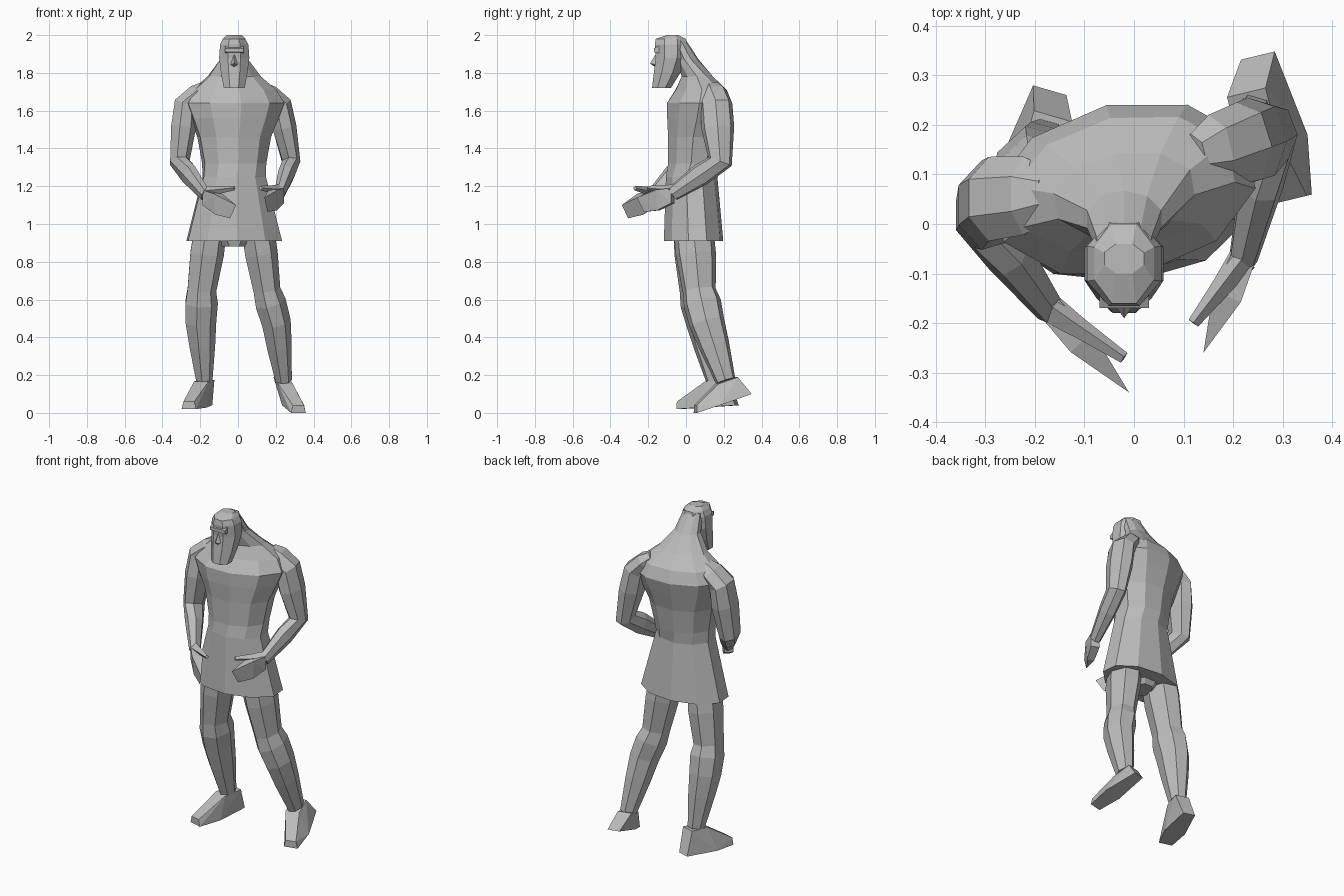
import bpy
import bmesh
from math import sin, cos, pi, radians
from mathutils import Vector, Matrix

default_cube = bpy.data.objects.get("Cube")
if default_cube:
    bpy.data.objects.remove(default_cube, do_unlink=True)

# One plain clay colour covers the whole figure
grey = (.5, .5, .5, 1)
clay = bpy.data.materials.new("clay_grey")
clay.use_nodes = True
clay.diffuse_color = grey
clay.node_tree.nodes["Principled BSDF"].inputs["Base Color"].default_value = grey

UP = Vector((0, 0, 1))
SIDES = (-1, 1)


def finish(name, bm):
    """Turn a bmesh into a flat shaded object."""
    bmesh.ops.recalc_face_normals(bm, faces=bm.faces)
    mesh = bpy.data.meshes.new(name)
    bm.to_mesh(mesh)
    bm.free()
    mesh.materials.append(clay)
    part = bpy.data.objects.new(name, mesh)
    bpy.context.scene.collection.objects.link(part)


def skin(name, rings):
    """Bridge a stack of equal point rings and cap both ends."""
    bm = bmesh.new()
    loops = [[bm.verts.new(point) for point in ring] for ring in rings]
    for lower, upper in zip(loops, loops[1:]):
        for i in range(len(lower)):
            # index i - 1 wraps round to close the ring
            bm.faces.new((lower[i - 1], lower[i], upper[i], upper[i - 1]))
    bm.faces.new(loops[0])
    bm.faces.new(loops[-1])
    finish(name, bm)


def oval(centre, across, outward, sides, phase):
    """Ring of points on an oval with the two given half axes."""
    angles = [2 * pi * (i + phase) / sides for i in range(sides)]
    return [centre + across * cos(a) + outward * sin(a) for a in angles]


def level_stack(name, sides, stations):
    """Loft of level rings: height, centre y, half width, half depth, yaw."""
    rings = []
    reach = 1 / cos(pi / sides)
    for height, middle, wide, deep, yaw in stations:
        turn = Matrix.Rotation(radians(yaw), 3, "Z") * reach
        across = turn @ Vector((wide, 0, 0))
        outward = turn @ Vector((0, deep, 0))
        rings.append(oval(Vector((-.02, middle, height)), across, outward, sides, .5))
    skin(name, rings)


def limb(name, sides, swell, depth, joints):
    """Tapered limb through (point, radius) joints, with a muscle swelling between joints."""
    path = []
    for (start, thick), (end, thin) in zip(joints, joints[1:]):
        path.append((Vector(start), thick))
        belly = Vector(start).lerp(Vector(end), .4)
        path.append((belly, swell * (thick + thin) / 2))
    path.append((Vector(joints[-1][0]), joints[-1][1]))

    rings = []
    for i, (centre, radius) in enumerate(path):
        before = path[max(i - 1, 0)][0]
        after = path[min(i + 1, len(path) - 1)][0]
        along = (after - before).normalized()
        outward = along.cross(Vector((1, 0, 0))).normalized()
        across = outward.cross(along)
        rings.append(oval(centre, across * radius, outward * radius * depth, sides, 0))
    skin(name, rings)


def hull(name, points):
    """Faceted solid wrapped around a few points."""
    bm = bmesh.new()
    for point in points:
        bm.verts.new(point)
    result = bmesh.ops.convex_hull(bm, input=bm.verts)
    loose = [v for v in result["geom_interior"] if isinstance(v, bmesh.types.BMVert)]
    bmesh.ops.delete(bm, geom=loose, context="VERTS")
    finish(name, bm)


def hand(side_name, wrist, tip, thumb):
    """Deep finger blade hanging from the wrist, plus a separate thumb above it."""
    wrist, tip, thumb = Vector(wrist), Vector(tip), Vector(thumb)
    across = (tip - wrist).cross(UP).normalized()
    palm = wrist.lerp(tip, .4)
    points = [tip, tip.lerp(wrist, .2) - UP * .08]
    for s in SIDES:
        points.append(wrist + across * s * .025 + UP * .03)
        points.append(wrist + across * s * .025 - UP * .05)
        points.append(palm + across * s * .03 + UP * .03)
        points.append(palm + across * s * .02 - UP * .08)
    hull(side_name + "_fingers", points)
    limb(side_name + "_thumb", 4, 1, 1, [(wrist + UP * .02, .03), (thumb, .012)])


def foot(side_name, ankle, heel, toe):
    """Wedge foot: ankle cuff, heel edge, broad ball and blunt toe."""
    ankle, heel, toe = Vector(ankle), Vector(heel), Vector(toe)
    along = (toe - heel).normalized()
    across = along.cross(UP).normalized()
    ball = toe.lerp(heel, .4)
    points = []
    for s in SIDES:
        points.append(ankle + across * s * .04 + along * .05)
        points.append(ankle + across * s * .04 - along * .06)
        points.append(heel + across * s * .035)
        points.append(ball + across * s * .06)
        points.append(toe + across * s * .04)
        points.append(toe + across * s * .03 + UP * .04)
    hull(side_name + "_foot", points)


# Tunic skirt, chest, sloping shoulders and neck, twisting as they rise
level_stack("torso_and_tunic", 10, [
    (.91, .04, .25, .15, 5),
    (1.25, .03, .165, .13, 5),
    (1.32, .04, .165, .13, 10),
    (1.46, .05, .19, .14, 10),
    (1.56, .06, .23, .155, 12),
    (1.64, .07, .26, .165, 12),
    (1.71, .08, .22, .13, 12),
    (1.78, .06, .14, .08, 10),
    (1.87, .01, .075, .055, 0),
    (1.97, -.04, .055, .04, 0),
])

# Pelvis under the skirt
level_stack("pelvis", 8, [
    (.88, .03, .06, .07, 0),
    (1, .04, .17, .12, 0),
])

# Head with bearded jaw, flat face and narrow crown
level_stack("head", 8, [
    (1.72, -.13, .055, .05, 0),
    (1.8, -.1, .07, .07, 0),
    (1.88, -.08, .08, .08, 0),
    (1.95, -.08, .075, .085, 0),
    (1.98, -.08, .06, .08, 0),
    (2, -.07, .04, .03, 0),
])

# Nose and brow ridge
nose_tip = Vector((-.02, -.19, 1.85))
hull("nose", [nose_tip, nose_tip + Vector((0, .03, .05)), nose_tip + Vector((0, .04, -.03))]
     + [nose_tip + Vector((s * .03, .04, -.01)) for s in SIDES])
hull("brow", [
    nose_tip + Vector((s * .05, back, rise))
    for s in SIDES for back, rise in ((.02, .06), (.02, .08), (.06, .05), (.06, .1))])

# Arms run out of the shoulders, bend at the elbow and reach forward
left_wrist = (.22, -.07, 1.16)
right_wrist = (-.17, -.17, 1.15)
limb("left_arm", 7, 1.15, 1.35, [
    ((.12, .13, 1.72), .04), ((.22, .16, 1.63), .065),
    ((.28, .18, 1.33), .05), (left_wrist, .03)])
limb("right_arm", 7, 1.15, 1.35, [
    ((-.17, .06, 1.72), .04), ((-.28, .05, 1.63), .065),
    ((-.31, .02, 1.33), .055), (right_wrist, .03)])
hand("left", left_wrist, (.14, -.26, 1.14), (.12, -.2, 1.19))
hand("right", right_wrist, (-.01, -.34, 1.1), (-.02, -.27, 1.19))

# Legs in a wide stance, with full calves leaning back to the ankles
left_ankle = (.24, .21, .17)
right_ankle = (-.18, .16, .17)
limb("left_leg", 7, 1.1, 1.2, [
    ((.1, .04, .97), .09), ((.15, .07, .65), .075),
    ((.2, .11, .48), .08), (left_ankle, .045)])
limb("right_leg", 7, 1.1, 1.2, [
    ((-.15, .04, .97), .09), ((-.195, .06, .65), .08),
    ((-.2, .1, .48), .085), (right_ankle, .045)])

# Feet with raised heels, toes turned outward
foot("left", left_ankle, (.25, .34, .1), (.32, .05, 0))
foot("right", right_ankle, (-.17, .27, .04), (-.26, -.04, .02))
